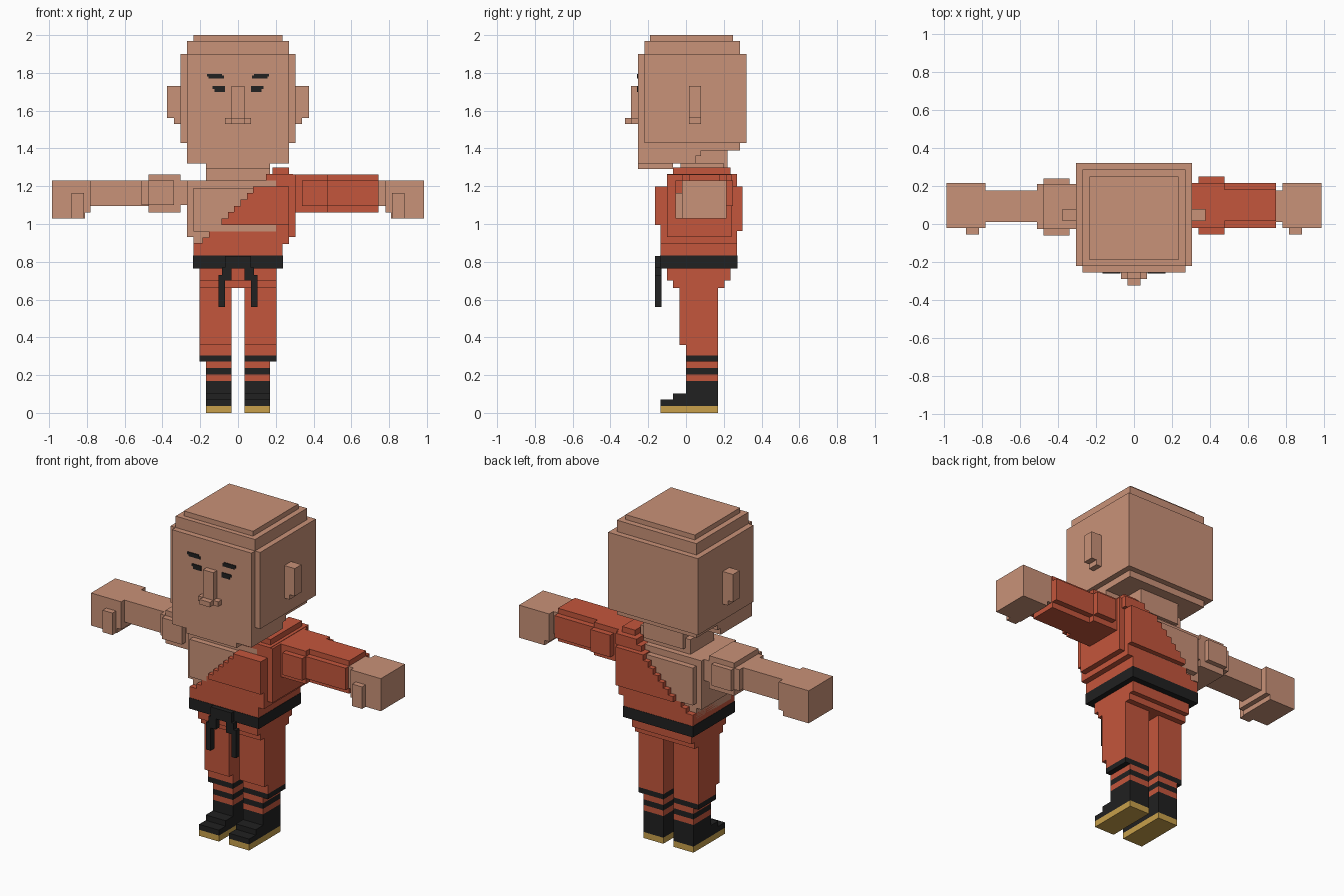
import bpy, bmesh
from mathutils import Matrix, Vector


def material(name, rgb):
    m = bpy.data.materials.new(name)
    m.diffuse_color = (*rgb, 1)
    return m


SKIN = material("skin", (0.584, 0.287, 0.188))
ROBE = material("orange_cloth", (0.552, 0.093, 0.045))
BLACK = material("black_cloth", (0.015, 0.015, 0.015))
GOLD = material("gold_sole", (0.578, 0.352, 0.070))
V = 0.0336  # block size


def part(name, mat, boxes, mirror=False):
    """One object from boxes (x0, x1, y0, y1, z0, z1), optionally mirrored in x."""
    bm = bmesh.new()
    if mirror:
        boxes = boxes + [(-b[1], -b[0], *b[2:]) for b in boxes]
    for x0, x1, y0, y1, z0, z1 in boxes:
        centre = Vector((x0 + x1, y0 + y1, z0 + z1)) / 2
        size = (x1 - x0, y1 - y0, z1 - z0, 1)
        bmesh.ops.create_cube(bm, size=1, matrix=Matrix.Translation(centre) @ Matrix.Diagonal(size))
    mesh = bpy.data.meshes.new(name)
    bm.to_mesh(mesh)
    bm.free()
    mesh.materials.append(mat)
    obj = bpy.data.objects.new(name, mesh)
    bpy.context.collection.objects.link(obj)
    return obj


# Head: main block with stepped crown and tapering jaw
part("head", SKIN, [
    (-0.305, 0.305, -0.22, 0.32, 1.43, 1.90),
    (-0.27, 0.27, -0.255, -0.20, 1.36, 1.90),
    (-0.27, 0.27, -0.22, 0.285, 1.90, 1.97),
    (-0.235, 0.235, -0.19, 0.25, 1.96, 2.00),
    (-0.27, 0.27, -0.22, 0.285, 1.39, 1.44),
    (-0.27, 0.27, -0.22, 0.08, 1.36, 1.40),
    (-0.27, 0.27, -0.255, 0.05, 1.32, 1.37),
    (-0.17, 0.17, -0.255, -0.07, 1.29, 1.33),
])
part("ears", SKIN, [
    (0.29, 0.375, 0.015, 0.08, 1.56, 1.73),
    (0.29, 0.34, 0.015, 0.08, 1.53, 1.57),
], mirror=True)
part("nose", SKIN, [
    (-0.035, 0.035, -0.29, -0.25, 1.55, 1.73),
    (-0.068, 0.068, -0.29, -0.25, 1.53, 1.56),
    (-0.035, 0.035, -0.323, -0.28, 1.53, 1.56),
])
part("brows", BLACK, [
    (0.075, 0.155, -0.260, -0.252, 1.77, 1.785),
    (0.085, 0.165, -0.260, -0.252, 1.78, 1.795),
], mirror=True)
part("eyes", BLACK, [
    (0.07, 0.125, -0.260, -0.252, 1.70, 1.72),
    (0.07, 0.135, -0.260, -0.252, 1.715, 1.73),
], mirror=True)
part("neck", SKIN, [
    (-0.17, 0.17, -0.03, 0.20, 1.22, 1.32),
    (-0.135, 0.135, 0.0, 0.22, 1.26, 1.40),
])

# Bare chest and back under the robe
part("torso", SKIN, [
    (-0.27, 0.20, -0.10, 0.235, 0.93, 1.23),
    (-0.235, 0.20, -0.135, 0.27, 0.96, 1.19),
    (-0.235, 0.20, -0.10, 0.235, 0.86, 1.23),
])

# Robe: rows of blocks whose left edge climbs diagonally to the shoulder
rows = [(-0.235, 0.235, -0.135, 0.27, 0.82, 0.90)]
z = 0.895
while z < 1.29:
    left = z + V / 2 - 1.10
    if z < 0.95:
        y0, y1, right = -0.135, 0.27, 0.27
    elif z < 0.99:
        y0, y1, right = -0.135, 0.30, 0.27
    elif z < 1.18:
        y0, y1, right = -0.165, 0.30, 0.27
    elif z < 1.25:
        y0, y1, right = -0.10, 0.27, 0.29
    else:
        y0, y1, right = -0.07, 0.235, 0.27
    rows.append((left, right, y0, y1, z, min(z + V, 1.298)))
    z += V
rows += [(0.24, 0.305, -0.10, 0.24, 0.93, 1.262)]
part("robe", ROBE, rows)

# Bare shoulder and arm
part("bare_shoulder", SKIN, [
    (-0.51, -0.26, -0.025, 0.21, 1.10, 1.23),
    (-0.475, -0.34, -0.06, 0.24, 1.10, 1.23),
    (-0.475, -0.305, -0.025, 0.21, 1.06, 1.262),
])
part("bare_arm", SKIN, [(-0.80, -0.45, 0.01, 0.175, 1.095, 1.23)])

# Sleeve with raised panels around its core
part("sleeve", ROBE, [
    (0.28, 0.745, -0.02, 0.215, 1.095, 1.23),
    (0.34, 0.745, 0.015, 0.18, 1.06, 1.262),
    (0.34, 0.475, -0.055, 0.25, 1.095, 1.23),
    (0.30, 0.475, -0.02, 0.215, 1.06, 1.262),
])
part("wrist", SKIN, [(0.73, 0.80, 0.01, 0.175, 1.095, 1.23)])
part("hands", SKIN, [
    (0.81, 0.985, -0.02, 0.215, 1.03, 1.23),
    (0.78, 0.82, -0.02, 0.215, 1.06, 1.23),
    (0.815, 0.882, -0.055, 0.0, 1.03, 1.165),
], mirror=True)

# Belt with hanging ends
part("belt", BLACK, [(-0.237, 0.237, -0.137, 0.272, 0.765, 0.832)])
part("belt_knot", BLACK, [
    (0.0, 0.07, -0.165, -0.13, 0.765, 0.83),
    (0.035, 0.085, -0.165, -0.13, 0.70, 0.77),
    (0.07, 0.102, -0.165, -0.13, 0.56, 0.73),
], mirror=True)

# Trousers
part("hips", ROBE, [
    (-0.203, 0.203, -0.10, 0.235, 0.70, 0.775),
    (-0.203, 0.203, -0.07, 0.205, 0.66, 0.71),
])
part("trouser_legs", ROBE, [
    (0.035, 0.203, -0.035, 0.17, 0.36, 0.67),
    (0.035, 0.203, 0.0, 0.17, 0.304, 0.37),
], mirror=True)

# Banded shins
part("cuff_bands", BLACK, [(0.035, 0.203, 0.0, 0.17, 0.272, 0.304)], mirror=True)
part("shins", ROBE, [
    (0.035, 0.17, 0.0, 0.17, 0.238, 0.272),
    (0.035, 0.17, 0.0, 0.17, 0.17, 0.204),
], mirror=True)
part("shin_bands", BLACK, [(0.035, 0.17, 0.0, 0.17, 0.204, 0.238)], mirror=True)

# Boots and soles
part("boots", BLACK, [
    (0.035, 0.17, 0.0, 0.17, 0.037, 0.17),
    (0.035, 0.17, -0.07, 0.01, 0.037, 0.103),
    (0.035, 0.17, -0.135, -0.06, 0.037, 0.07),
], mirror=True)
part("soles", GOLD, [(0.035, 0.17, -0.135, 0.17, 0.0, 0.037)], mirror=True)
